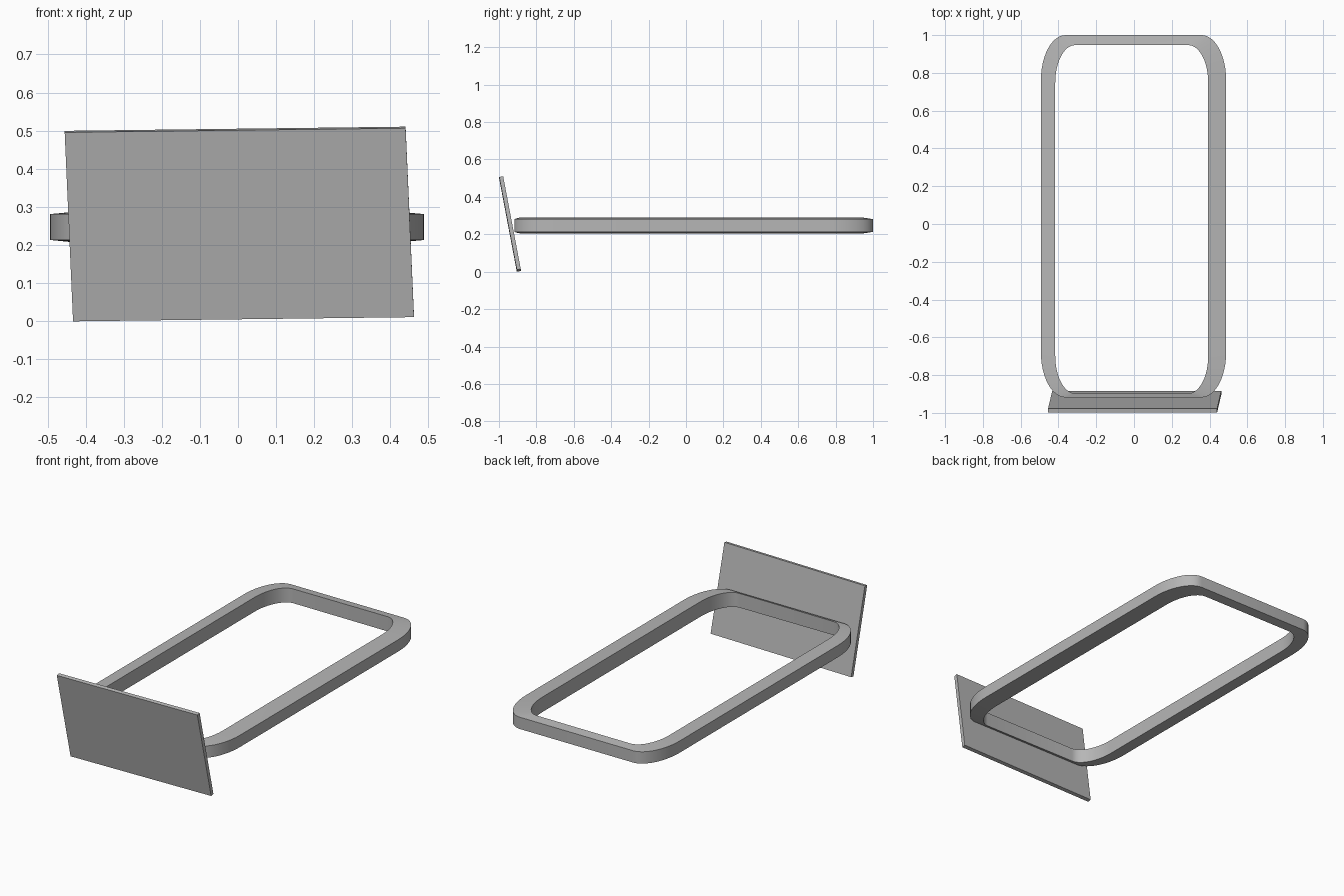
import bpy, bmesh
from math import cos, sin, pi, radians
from mathutils import Matrix, Vector

cube = bpy.data.objects.get("Cube")
if cube:
    bpy.data.objects.remove(cube, do_unlink=True)

grey = bpy.data.materials.new("plain_grey")
grey.use_nodes = True
colour = (0.47, 0.47, 0.47, 1)
grey.diffuse_color = colour
grey.node_tree.nodes["Principled BSDF"].inputs["Base Color"].default_value = colour


def make_object(name, bm):
    bmesh.ops.recalc_face_normals(bm, faces=bm.faces)
    mesh = bpy.data.meshes.new(name)
    bm.to_mesh(mesh)
    bm.free()
    mesh.materials.append(grey)
    obj = bpy.data.objects.new(name, mesh)
    bpy.context.collection.objects.link(obj)
    return obj


def rounded_loop(x0, x1, y0, y1, rx, ry, steps=12):
    """Rectangle outline with elliptical corners, counter-clockwise."""
    corners = [(x1 - rx, y1 - ry), (x0 + rx, y1 - ry),
               (x0 + rx, y0 + ry), (x1 - rx, y0 + ry)]
    points = []
    for i, (cx, cy) in enumerate(corners):
        for k in range(steps + 1):
            a = (i + k / steps) * pi / 2
            points.append(Vector((cx + rx * cos(a), cy + ry * sin(a))))
    return points


# Ring frame: a band whose top and bottom flare slightly toward the inside
outer = rounded_loop(-0.493, 0.488, -0.918, 1.0, 0.13, 0.24)
inner = rounded_loop(-0.417, 0.393, -0.897, 0.947, 0.105, 0.2)
mid_z, outer_half, flare = 0.247, 0.034, 0.095
bm = bmesh.new()
sections = []
for o, i in zip(outer, inner):
    inner_half = outer_half + flare * (o - i).length
    sections.append([bm.verts.new((p.x, p.y, mid_z + h)) for p, h in (
        (o, outer_half), (i, inner_half), (i, -inner_half), (o, -outer_half))])
for n, a in enumerate(sections):
    b = sections[(n + 1) % len(sections)]
    for j in range(4):
        k = (j + 1) % 4
        bm.faces.new((a[j], b[j], b[k], a[k]))
ring = make_object("ring_frame", bm)
bpy.ops.object.select_all(action="DESELECT")
ring.select_set(True)
bpy.context.view_layer.objects.active = ring
bpy.ops.object.shade_smooth_by_angle(angle=radians(30))

# Front plate: thin slab leaning forward and slightly skewed
width = Vector((0.895, 0, 0.011))
depth = Vector((0, 0.021, 0.004))
height = Vector((-0.022, -0.094, 0.496))
centre = Vector((0.0035, -0.941, 0.255))
skew = Matrix((width, depth, height)).transposed().to_4x4()
bm = bmesh.new()
bmesh.ops.create_cube(bm, size=1, matrix=Matrix.Translation(centre) @ skew)
make_object("front_plate", bm)
